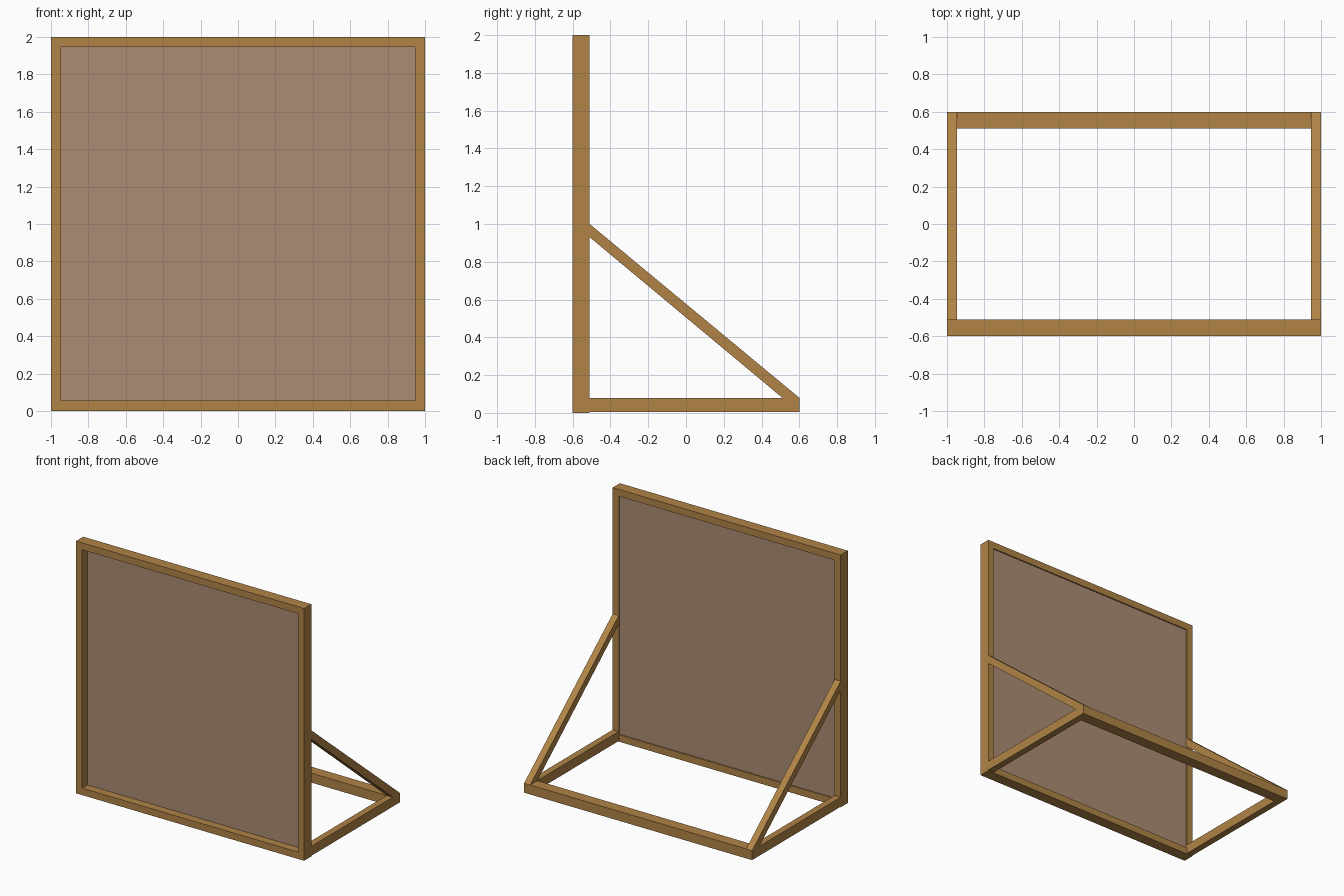
import bpy

if "Cube" in bpy.data.objects:
    bpy.data.objects.remove(bpy.data.objects["Cube"])


def material(name, color):
    m = bpy.data.materials.new(name)
    m.diffuse_color = color
    m.use_nodes = True
    m.node_tree.nodes["Principled BSDF"].inputs["Base Color"].default_value = m.diffuse_color
    return m


wood = material("wood", (0.44, 0.23, 0.062, 1))
fabric = material("panel_brown", (0.41, 0.26, 0.175, 1))


def prism(name, profile, x0, x1, mat):
    """Extrude a (y, z) outline along x."""
    n = len(profile)
    verts = [(x, y, z) for x in (x0, x1) for y, z in profile]
    faces = [tuple(reversed(range(n))), tuple(range(n, 2 * n))]
    faces += [(i, (i + 1) % n, n + (i + 1) % n, n + i) for i in range(n)]
    mesh = bpy.data.meshes.new(name)
    mesh.from_pydata(verts, [], faces)
    mesh.materials.append(mat)
    obj = bpy.data.objects.new(name, mesh)
    bpy.context.collection.objects.link(obj)
    return obj


def box(name, x, y, z, mat=wood):
    outline = [(y[0], z[0]), (y[1], z[0]), (y[1], z[1]), (y[0], z[1])]
    return prism(name, outline, x[0], x[1], mat)


INNER = 0.947          # inner edge of the side timbers
FRAME_Y = (-0.6, -0.51)
BASE_Z = (0.005, 0.08)

# Upright frame rails and recessed panel
box("frame_top_rail", (-INNER, INNER), FRAME_Y, (1.945, 2.0))
box("frame_bottom_rail", (-INNER, INNER), FRAME_Y, (0.0, 0.055))
box("panel", (-INNER, INNER), (-0.535, -0.52), (0.055, 1.945), fabric)

# Back rail of the floor base
box("base_back_rail", (-INNER, INNER), (0.51, 0.6), BASE_Z)

# Left and right posts, floor rails and sloping braces
brace = [(-0.51, 0.93), (0.51, 0.08), (0.6, 0.08), (-0.51, 1.0)]
for side, x in (("left", (-1.0, -INNER)), ("right", (INNER, 1.0))):
    box(f"{side}_frame_post", x, FRAME_Y, (0.0, 2.0))
    box(f"{side}_base_rail", x, (-0.51, 0.6), BASE_Z)
    prism(f"{side}_brace", brace, x[0], x[1], wood)
